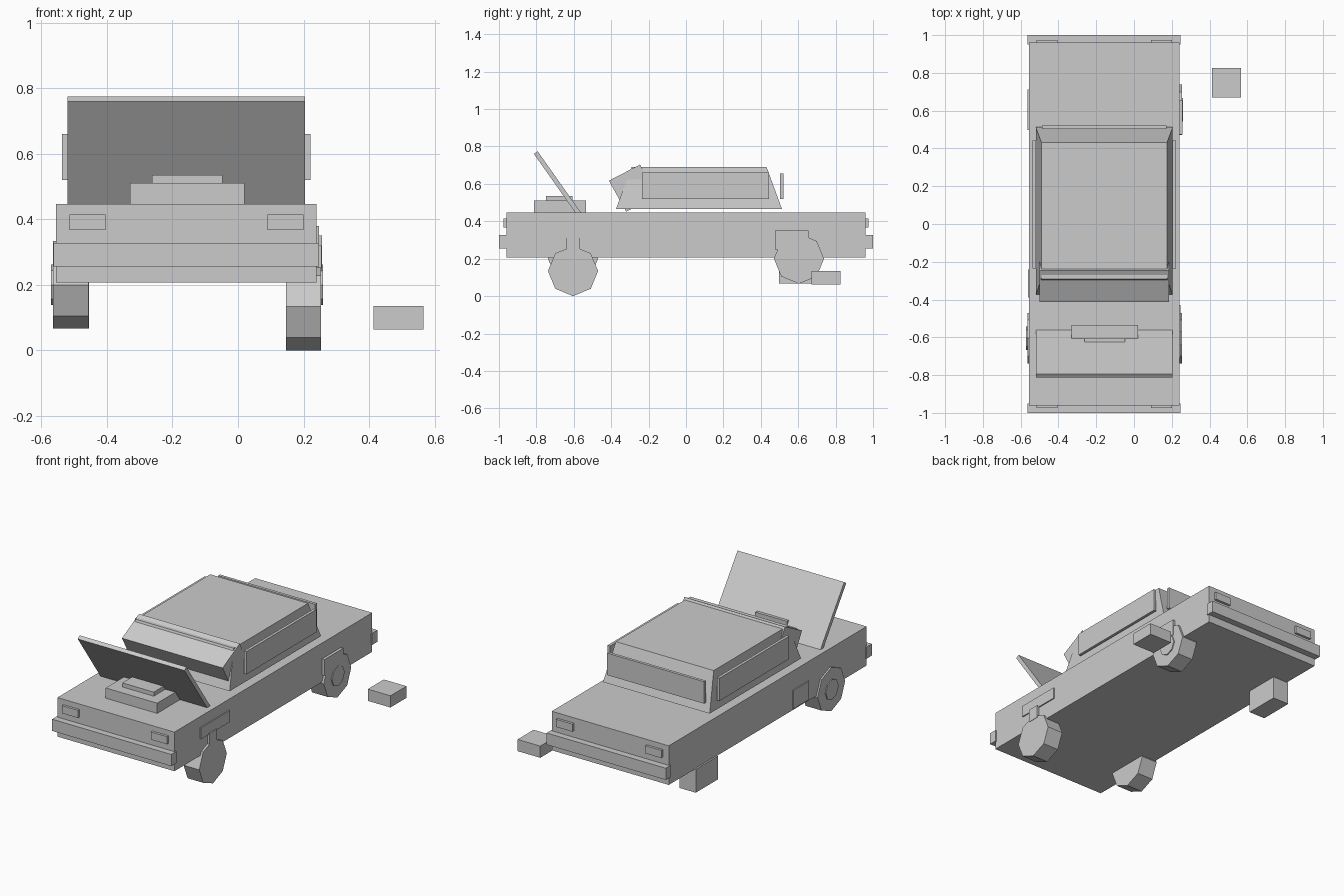
import bpy, bmesh, math
from mathutils import Matrix, Vector

old = bpy.data.objects.get("Cube")
if old:
    bpy.data.objects.remove(old, do_unlink=True)

grey = bpy.data.materials.new("plain grey")
grey.use_nodes = True
grey.diffuse_color = (0.6, 0.6, 0.6, 1)
grey.node_tree.nodes["Principled BSDF"].inputs["Base Color"].default_value = (0.6, 0.6, 0.6, 1)


def finish(name, bm):
    bmesh.ops.recalc_face_normals(bm, faces=bm.faces)
    mesh = bpy.data.meshes.new(name)
    bm.to_mesh(mesh)
    bm.free()
    mesh.materials.append(grey)
    obj = bpy.data.objects.new(name, mesh)
    bpy.context.scene.collection.objects.link(obj)
    return obj


def box(name, x, y, z, taper=None):
    """Box from ranges; taper draws the top in by (x, y)."""
    bm = bmesh.new()
    bmesh.ops.create_cube(bm, size=1)
    for v in bm.verts:
        top = v.co.z > 0
        v.co = Vector([(a + b) / 2 + c * (b - a) for c, (a, b) in zip(v.co, (x, y, z))])
        if taper and top:
            v.co.x += taper[0] if v.co.x < sum(x) / 2 else -taper[0]
            v.co.y += taper[1] if v.co.y < sum(y) / 2 else -taper[1]
    return finish(name, bm)


def slab(name, x, corner, along, across):
    """Tilted box: a side-view corner and two edge vectors in (y, z)."""
    c, a, b = Vector(corner), Vector(along), Vector(across)
    bm = bmesh.new()
    face = bm.faces.new([bm.verts.new((x[0], p.x, p.y)) for p in (c, c + a, c + a + b, c + b)])
    ext = bmesh.ops.extrude_face_region(bm, geom=[face])
    moved = [g for g in ext["geom"] if isinstance(g, bmesh.types.BMVert)]
    bmesh.ops.translate(bm, verts=moved, vec=(x[1] - x[0], 0, 0))
    return finish(name, bm)


def wheel(name, x, y, z, radius):
    """Eight-sided drum along x with a corner pointing down."""
    bm = bmesh.new()
    bmesh.ops.create_cone(bm, cap_ends=True, segments=8, radius1=radius, radius2=radius, depth=x[1] - x[0])
    bm.transform(Matrix.Translation((sum(x) / 2, y, z)) @ Matrix.Rotation(math.pi / 2, 4, "Y"))
    return finish(name, bm)


# Body, bumpers and lamps
box("body", (-0.555, 0.24), (-0.96, 0.96), (0.207, 0.447))
for end, s in (("front", -1), ("rear", 1)):
    box(end + "_bumper", (-0.563, 0.247), sorted((s * 0.95, s * 1.0)), (0.255, 0.327))
    for side, x in (("right", (-0.515, -0.405)), ("left", (0.09, 0.2))):
        box(f"{end}_{side}_lamp", x, sorted((s * 0.95, s * 0.975)), (0.367, 0.414))

# Cabin with loose windows
box("cabin", (-0.52, 0.205), (-0.374, 0.513), (0.465, 0.69), taper=(0.03, 0.082))
slab("windscreen", (-0.5, 0.184), (-0.412, 0.617), (0.166, 0.086), (0.092, -0.166))
box("right_window", (-0.537, -0.52), (-0.235, 0.443), (0.52, 0.66))
box("left_window", (0.205, 0.222), (-0.235, 0.443), (0.52, 0.66))
box("rear_window", (-0.487, 0.172), (0.503, 0.521), (0.52, 0.655))

# Open hood and engine
slab("hood", (-0.52, 0.205), (-0.813, 0.76), (0.235, -0.333), (0.02, 0.014))
box("engine", (-0.33, 0.02), (-0.813, -0.535), (0.44, 0.51))
box("engine_cover", (-0.262, -0.048), (-0.749, -0.606), (0.505, 0.535))

# Wheels and hubs, one wheel dropped and one replaced by a block
wheel("front_left_wheel", (0.147, 0.253), -0.604, 0.134, 0.134)
wheel("rear_left_wheel", (0.147, 0.253), 0.604, 0.2, 0.134)
wheel("rear_left_hub", (0.24, 0.259), 0.604, 0.2, 0.062)
wheel("front_right_wheel", (-0.565, -0.457), -0.604, 0.2, 0.134)
wheel("front_right_hub", (-0.571, -0.55), -0.604, 0.2, 0.062)
box("support_block", (-0.565, -0.455), (0.497, 0.712), (0.067, 0.21))

# Side patches around the wheels
box("front_left_patch", (0.2, 0.247), (-0.71, -0.43), (0.31, 0.38))
box("front_left_strut", (0.2, 0.255), (-0.64, -0.567), (0.24, 0.32))
box("rear_left_patch", (0.2, 0.257), (0.475, 0.655), (0.25, 0.35))
box("front_right_patch", (-0.562, -0.5), (-0.39, -0.24), (0.217, 0.33))

# Loose block on the left
box("loose_block", (0.413, 0.567), (0.67, 0.825), (0.063, 0.135))
